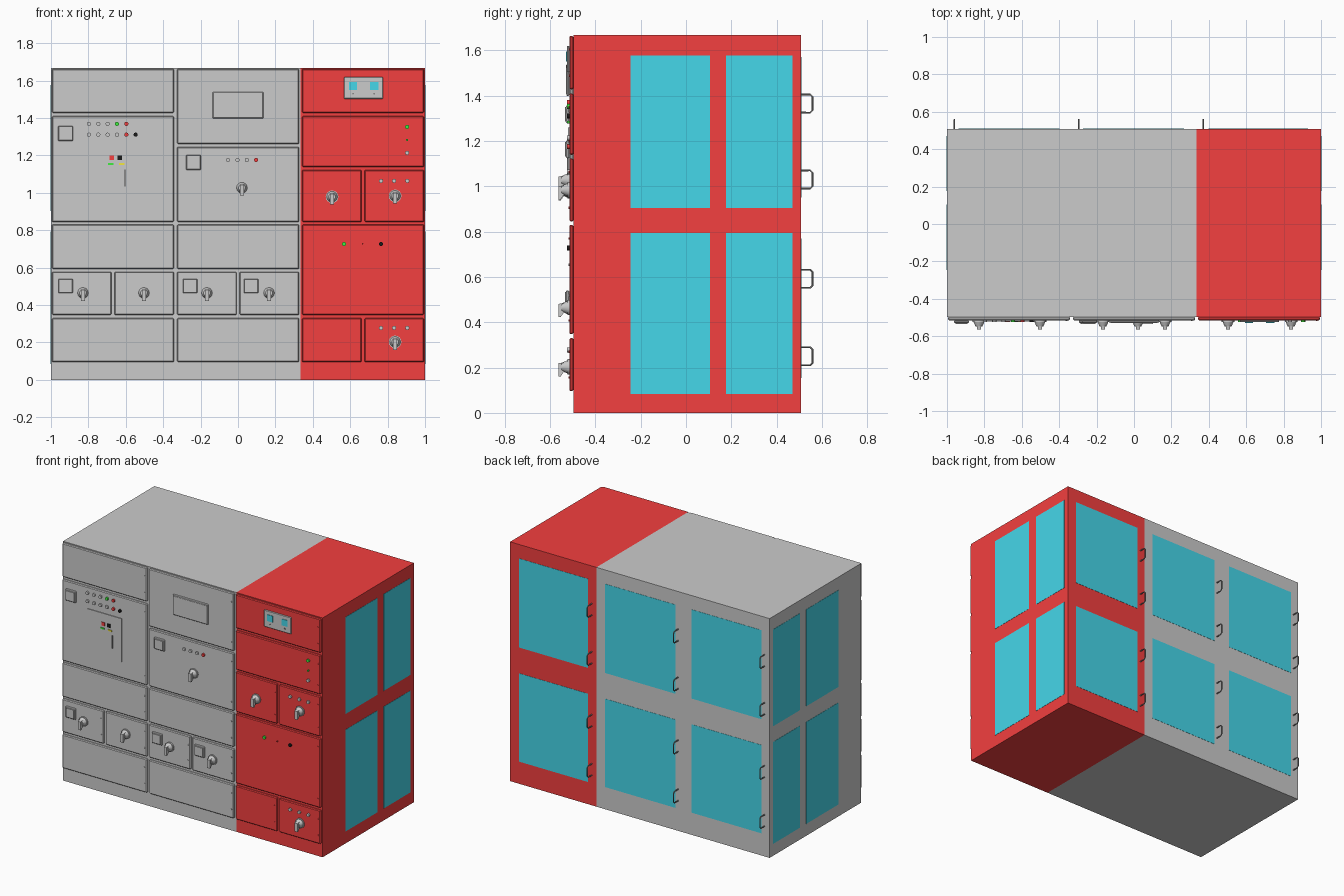
import bpy, bmesh, math

if "Cube" in bpy.data.objects:
    bpy.data.objects.remove(bpy.data.objects["Cube"])

def mat(name, rgb):
    m = bpy.data.materials.new(name)
    m.diffuse_color = (*rgb, 1)
    m.use_nodes = True
    m.node_tree.nodes["Principled BSDF"].inputs["Base Color"].default_value = m.diffuse_color
    return m

RED = mat("red", (0.9, 0.05, 0.05))
BLUE = mat("blue", (0.06, 0.68, 0.82))
GREEN = mat("green", (0.05, 0.85, 0.05))
BLACK = mat("black", (0.01, 0.01, 0.01))
YELLOW = mat("yellow", (0.9, 0.8, 0.05))
LIGHT = mat("light_grey", (0.75, 0.75, 0.75))
DARK = mat("dark_grey", (0.25, 0.25, 0.25))

H = 1.667          # cabinet height
FRONT, BACK = -0.497, 0.508
DOOR = -0.515      # door face


def finish(ob, name, m):
    ob.name = name
    if m:
        ob.data.materials.append(m)
    return ob


def box(name, x0, x1, y0, y1, z0, z1, m=None, bevel=0):
    bpy.ops.mesh.primitive_cube_add(size=1, location=((x0 + x1) / 2, (y0 + y1) / 2, (z0 + z1) / 2))
    ob = bpy.context.object
    ob.scale = (x1 - x0, y1 - y0, z1 - z0)
    bpy.ops.object.transform_apply(location=False, rotation=False, scale=True)
    if bevel:
        b = ob.modifiers.new("bevel", 'BEVEL')
        b.width, b.segments = bevel, 1
    return finish(ob, name, m)


def stud(name, x, z, r, depth, m=None, r2=None, y=DOOR, sides=16):
    # round part standing out of the door face towards -y
    bpy.ops.mesh.primitive_cone_add(vertices=sides, radius1=r, radius2=r if r2 is None else r2,
                                    depth=depth, location=(x, y - depth / 2, z),
                                    rotation=(math.pi / 2, 0, 0))
    bpy.ops.object.shade_smooth_by_angle(angle=math.radians(40))
    return finish(bpy.context.object, name, m)


def door(x0, x1, z0, z1, m):
    box("door", x0, x1, DOOR, FRONT, z0, z1, m, 0.005)
    for z in (z0 + 0.06, z1 - 0.06):
        stud("door_screw", x1 - 0.018, z, 0.005, 0.003, m, sides=8)


def meter(x, z, s):
    h = s / 2
    box("meter_frame", x - h, x + h, DOOR - 0.014, DOOR, z - h, z + h, None, 0.004)
    h -= 0.008
    box("meter_face", x - h, x + h, DOOR - 0.02, DOOR - 0.014, z - h, z + h)


def knob(x, z):
    stud("knob_base", x, z, 0.034, 0.008)
    stud("knob_cone", x, z, 0.029, 0.026, r2=0.018, y=DOOR - 0.008)
    # lever: side profile extruded across x
    prof = [(-0.535, 0.02), (-0.563, 0.016), (-0.563, -0.042), (-0.553, -0.042), (-0.535, -0.016)]
    bm = bmesh.new()
    f = bm.faces.new([bm.verts.new((x - 0.011, y, z + dz)) for y, dz in prof])
    ext = bmesh.ops.extrude_face_region(bm, geom=[f])["geom"]
    bmesh.ops.translate(bm, vec=(0.022, 0, 0), verts=[v for v in ext if isinstance(v, bmesh.types.BMVert)])
    bmesh.ops.recalc_face_normals(bm, faces=bm.faces)
    me = bpy.data.meshes.new("knob_lever")
    bm.to_mesh(me)
    bm.free()
    bpy.context.collection.objects.link(bpy.data.objects.new("knob_lever", me))


def handle(x, z):
    cu = bpy.data.curves.new("back_handle", 'CURVE')
    cu.dimensions, cu.bevel_depth, cu.bevel_resolution = '3D', 0.004, 2
    pts = [(0.505, 0.04), (0.548, 0.04), (0.558, 0.03), (0.558, -0.03), (0.548, -0.04), (0.505, -0.04)]
    sp = cu.splines.new('POLY')
    sp.points.add(len(pts) - 1)
    for p, (y, dz) in zip(sp.points, pts):
        p.co = (x, y, z + dz, 1)
    cu.materials.append(DARK)
    bpy.context.collection.objects.link(bpy.data.objects.new("back_handle", cu))


# cabinet bodies
box("grey_cabinet", -1, 0.335, FRONT, BACK, 0, H)
box("red_cabinet", 0.335, 1, FRONT, BACK, 0, H, RED)

# doors: full-width rows and split rows per column
TOP, UP, MID, LOW, BASE = (1.428, 1.663), (0.845, 1.41), (0.594, 0.83), (0.348, 0.578), (0.096, 0.33)
columns = [
    (-0.995, None, [TOP, UP, MID, BASE], [LOW]),
    (-0.326, None, [(1.262, 1.663), (0.845, 1.246), MID, BASE], [LOW]),
    (0.342, RED, [TOP, (1.139, 1.41), (0.348, 0.83)], [(0.845, 1.123), BASE]),
]
for x, m, full, split in columns:
    for z0, z1 in full:
        door(x, x + 0.653, z0, z1, m)
    for z0, z1 in split:
        door(x, x + 0.319, z0, z1, m)
        door(x + 0.334, x + 0.653, z0, z1, m)

# side and back windows
for z0, z1 in ((0.084, 0.793), (0.903, 1.577)):
    for y0, y1 in ((-0.246, 0.105), (0.176, 0.47)):
        for s in (-1, 1):
            box("side_window", s * 1.0 - 0.0015, s * 1.0 + 0.0015, y0, y1, z0, z1, BLUE)
for z0, z1 in ((0.155, 0.77), (0.95, 1.57)):
    for x0, x1 in ((-0.938, -0.398), (-0.274, 0.266), (0.398, 0.93)):
        box("back_window", x0, x1, BACK - 0.002, BACK + 0.0015, z0, z1, BLUE)

# back handles
for x in (-0.96, -0.295, 0.37):
    for z in (1.365, 1.03, 0.592, 0.25):
        handle(x, z)

# meters
for x, z, s in ((-0.922, 1.318, 0.08), (-0.238, 1.163, 0.08), (-0.922, 0.502, 0.077),
                (-0.256, 0.502, 0.077), (0.07, 0.502, 0.077)):
    meter(x, z, s)

# rotary knobs
for x, z in ((-0.829, 0.465), (-0.503, 0.465), (-0.166, 0.465), (0.166, 0.465),
             (0.021, 1.027), (0.503, 0.979), (0.84, 0.984), (0.84, 0.203)):
    knob(x, z)

# display screens
box("display_frame", -0.136, 0.136, DOOR - 0.012, DOOR, 1.398, 1.54, None, 0.004)
box("display_glass", -0.126, 0.126, DOOR - 0.014, DOOR - 0.01, 1.408, 1.53, LIGHT)
box("control_plate", 0.567, 0.775, DOOR - 0.01, DOOR, 1.503, 1.62, None, 0.003)
for x in (0.615, 0.728):
    box("control_screen", x - 0.022, x + 0.022, DOOR - 0.014, DOOR - 0.009, 1.55, 1.594, BLUE)
    stud("control_button", x, 1.53, 0.005, 0.004, DARK, y=DOOR - 0.01, sides=8)

# indicator lights
lights = [("lamp_row", 1.369, -0.797, (LIGHT, LIGHT, LIGHT, GREEN, RED)),
          ("lamp_row", 1.311, -0.797, (LIGHT, LIGHT, LIGHT, LIGHT, RED, BLACK)),
          ("lamp_row", 1.176, -0.053, (LIGHT, LIGHT, LIGHT, RED))]
for name, z, x, cols in lights:
    for i, m in enumerate(cols):
        stud(name, x + i * 0.05, z, 0.011, 0.01, m)
for z in (1.064, 0.278):
    for x in (0.765, 0.835, 0.905):
        stud("lamp", x, z, 0.011, 0.01, LIGHT)
for x, z, r, m in ((0.904, 1.353, 0.011, GREEN), (0.904, 1.283, 0.006, GREEN), (0.904, 1.214, 0.011, LIGHT),
                   (0.567, 0.727, 0.011, GREEN), (0.666, 0.727, 0.004, RED), (0.765, 0.727, 0.011, BLACK)):
    stud("lamp", x, z, r, 0.01, m)

# circuit breaker plate with its buttons and flags
box("breaker_plate", -0.80, -0.533, DOOR - 0.005, DOOR, 0.96, 1.26)
for x, z, w, h, m in ((-0.674, 1.187, 0.012, 0.012, RED), (-0.631, 1.187, 0.012, 0.012, BLACK),
                      (-0.68, 1.155, 0.014, 0.005, GREEN), (-0.622, 1.155, 0.014, 0.005, YELLOW),
                      (-0.605, 1.08, 0.005, 0.045, DARK)):
    box("breaker_button", x - w, x + w, DOOR - 0.01, DOOR - 0.004, z - h, z + h, m)
